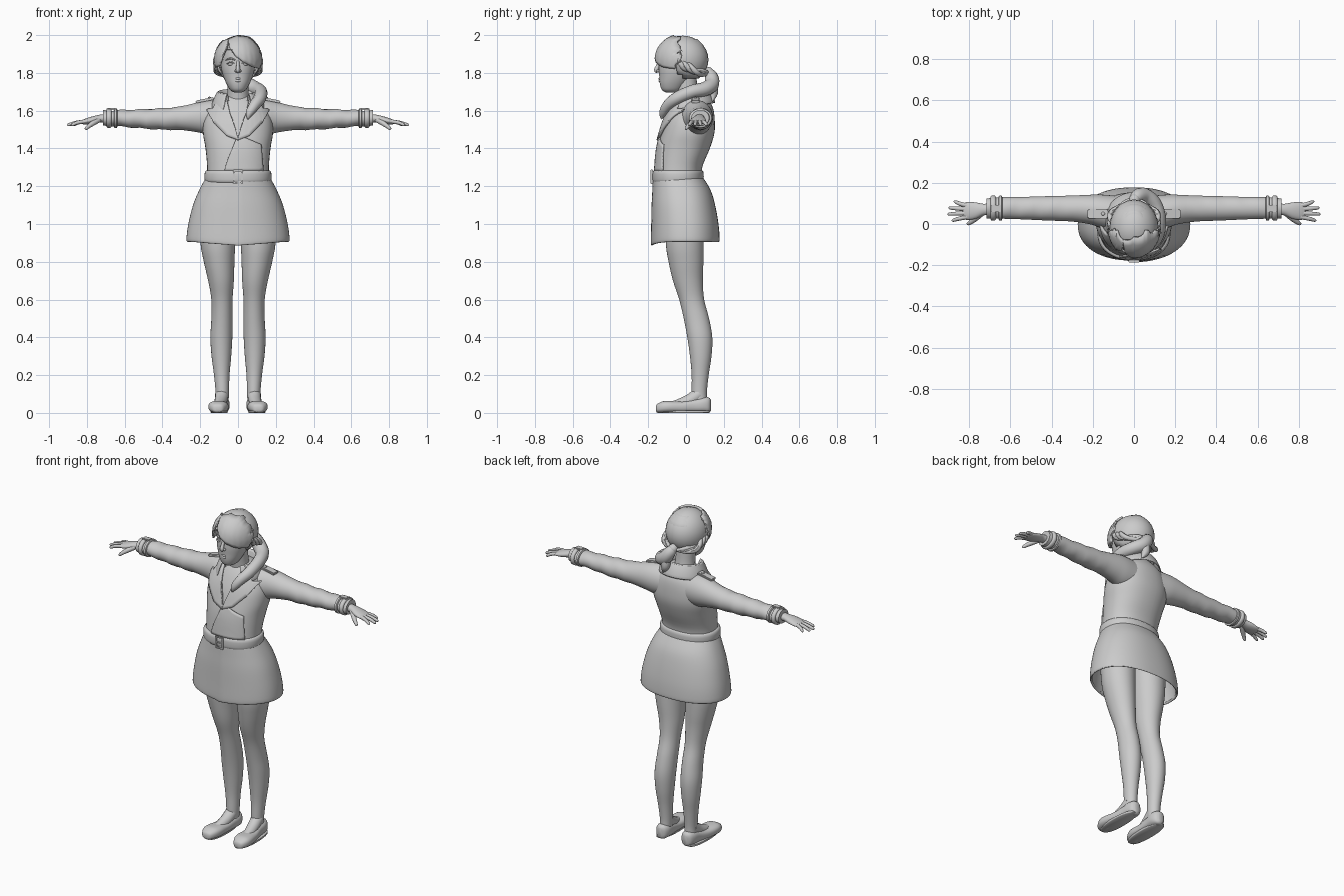
import bpy, bmesh, math
from math import sin, cos, pi, radians
from mathutils import Vector
from mathutils.bvhtree import BVHTree


def finish(name, bm, mirror=False, thick=0, offset=0, subsurf=0, angle=45):
    bmesh.ops.recalc_face_normals(bm, faces=bm.faces)
    me = bpy.data.meshes.new(name)
    bm.to_mesh(me)
    bm.free()
    ob = bpy.data.objects.new(name, me)
    bpy.context.collection.objects.link(ob)
    return dress(ob, mirror, thick, offset, subsurf, angle)


def dress(ob, mirror=False, thick=0, offset=0, subsurf=0, angle=45):
    ob.data.polygons.foreach_set("use_smooth", [True] * len(ob.data.polygons))
    ob.data.set_sharp_from_angle(angle=radians(angle))
    if thick:
        m = ob.modifiers.new("Solidify", 'SOLIDIFY')
        m.thickness, m.offset = thick, offset
    if subsurf:
        m = ob.modifiers.new("Subsurf", 'SUBSURF')
        m.levels = m.render_levels = subsurf
    if mirror:
        m = ob.modifiers.new("Mirror", 'MIRROR')
        m.use_mirror_merge = False
    return ob


def spline(keys, steps):
    """Catmull-Rom through rows of numbers."""
    out = []
    for i in range(len(keys) - 1):
        p0, p1, p2, p3 = (keys[max(i - 1, 0)], keys[i], keys[i + 1], keys[min(i + 2, len(keys) - 1)])
        for s in range(steps):
            t = s / steps
            out.append([0.5 * (2 * b + (c - a) * t + (2 * a - 5 * b + 4 * c - d) * t * t
                               + (3 * b - a - 3 * c + d) * t ** 3) for a, b, c, d in zip(p0, p1, p2, p3)])
    return out + [list(keys[-1])]


def loft(name, keys, axis='z', n=40, power=2.0, steps=4, caps=True, warp=None, **kw):
    """Rounded sections (position, centre a, centre b, radius a, radius b) along an axis."""
    bm, rings = bmesh.new(), []
    for t, ca, cb, ra, rb in spline(keys, steps):
        ring = []
        for i in range(n):
            u = 2 * pi * i / n
            a = ca + ra * math.copysign(abs(cos(u)) ** (2 / power), cos(u))
            b = cb + rb * math.copysign(abs(sin(u)) ** (2 / power), sin(u))
            co = Vector({'z': (a, b, t), 'x': (t, a, b), 'y': (a, t, b)}[axis])
            ring.append(bm.verts.new(warp(co) if warp else co))
        rings.append(ring)
    for r, s in zip(rings, rings[1:]):
        for i in range(n):
            bm.faces.new((r[i], r[(i + 1) % n], s[(i + 1) % n], s[i]))
    if caps:
        bm.faces.new(rings[0])
        bm.faces.new(rings[-1])
    return finish(name, bm, **kw)


def tube(name, pts, mirror=False, res=4):
    """Tapered tube through (x, y, z, radius) points."""
    cu = bpy.data.curves.new(name, 'CURVE')
    cu.dimensions, cu.bevel_depth, cu.bevel_resolution, cu.use_fill_caps = '3D', 1, res, True
    sm = spline(pts, 5)
    sp = cu.splines.new('POLY')
    sp.points.add(len(sm) - 1)
    for p, (x, y, z, r) in zip(sp.points, sm):
        p.co, p.radius = (x, y, z, 1), max(r, .0015)
    ob = bpy.data.objects.new(name, cu)
    bpy.context.collection.objects.link(ob)
    bpy.ops.object.select_all(action='DESELECT')
    ob.select_set(True)
    bpy.context.view_layer.objects.active = ob
    bpy.ops.object.convert(target='MESH')
    return dress(bpy.context.view_layer.objects.active, mirror)


def ball(name, loc, size, mirror=False):
    bm = bmesh.new()
    bmesh.ops.create_uvsphere(bm, u_segments=24, v_segments=14, radius=1)
    for v in bm.verts:
        v.co = Vector(loc) + v.co * Vector(size)
    return finish(name, bm, mirror)


def box(name, loc, size, tilt=0, mirror=False):
    bm = bmesh.new()
    bmesh.ops.create_cube(bm, size=1)
    for v in bm.verts:
        x, y, z = v.co * Vector(size)
        v.co = Vector(loc) + Vector((x * cos(tilt) + z * sin(tilt), y, z * cos(tilt) - x * sin(tilt)))
    bmesh.ops.bevel(bm, geom=bm.edges[:], offset=min(size) * .3, segments=2, affect='EDGES')
    return finish(name, bm, mirror)


def tree_of(me):
    return BVHTree.FromPolygons([v.co for v in me.vertices], [tuple(p.vertices) for p in me.polygons])


def drape(name, outline, tree, lift, thick, mirror=False):
    """Cloth panel drawn in the front view and laid on a surface."""
    bm = bmesh.new()
    bm.faces.new([bm.verts.new((x, 0, z)) for x, z in outline])
    bmesh.ops.triangulate(bm, faces=bm.faces[:])
    bmesh.ops.subdivide_edges(bm, edges=bm.edges[:], cuts=7, use_grid_fill=True)
    for v in bm.verts:
        hit, nor = tree.ray_cast(Vector((v.co.x, -1, v.co.z)), Vector((0, 1, 0)))[:2]
        if hit is None:
            hit, nor = tree.find_nearest(Vector((v.co.x, -.03, v.co.z)))[:2]
        v.co = hit + nor * lift
    return finish(name, bm, mirror, thick)


# coat body, sleeves and neck
torso = loft("coat_body", [(1.22, 0, -.04, .165, .125), (1.3, 0, -.037, .163, .123), (1.4, 0, -.012, .172, .138),
                           (1.48, 0, .01, .185, .14), (1.55, 0, .022, .18, .13), (1.61, 0, .032, .15, .112),
                           (1.65, 0, .035, .11, .09), (1.68, 0, .035, .07, .065)], power=2.25)
loft("sleeve", [(.07, .05, 1.56, .085, .095), (.15, .06, 1.563, .082, .092), (.21, .07, 1.565, .072, .08),
                (.3, .075, 1.56, .063, .063), (.42, .076, 1.556, .059, .056), (.55, .077, 1.558, .054, .048),
                (.65, .078, 1.56, .052, .042), (.715, .075, 1.56, .048, .041)], 'x', mirror=True,
     warp=lambda c: c + Vector((0, 0, .003 * sin(c.x * 60 + c.y * 30) * min(1, max(0, c.x - .25) * 8))))
loft("neck", [(1.56, 0, .02, .075, .07), (1.64, 0, .015, .062, .06), (1.7, 0, .005, .055, .056),
              (1.8, 0, -.005, .056, .06)])

# lapels and front overlap
ctree = tree_of(torso.data)
drape("front_overlap", [(0, 1.47), (.05, 1.45), (.12, 1.42), (.13, 1.28), (-.07, 1.28), (-.055, 1.34),
                        (-.03, 1.4)], ctree, .004, .01)
drape("lapel", [(.06, 1.665), (.1, 1.655), (.125, 1.605), (.158, 1.6), (.12, 1.53), (.06, 1.465), (-.003, 1.44),
                (.012, 1.5), (.04, 1.58)], ctree, .01, .012, True)

# standing collar folded outwards around the neck
bm = bmesh.new()
rows = []
for j, (rx, ry, back, front) in enumerate([(.078, .07, 1.65, 1.6), (.098, .088, 1.715, 1.69), (.108, .1, 1.715, 1.69),
                                           (.13, .122, 1.675, 1.635), (.142, .135, 1.64, 1.59)]):
    row = []
    for i in range(25):
        u = radians(148) * (i / 12 - 1)
        k = (1 - cos(u)) / 2
        row.append(bm.verts.new((rx * sin(u), .02 + ry * cos(u), back + (front - back) * k)))
    rows.append(row)
for r, s in zip(rows, rows[1:]):
    for i in range(24):
        bm.faces.new((r[i], r[i + 1], s[i + 1], s[i]))
finish("collar", bm, thick=.008, subsurf=1)


# skirt of the coat with overlapping front edge
def overlap(c):
    if c.y < 0:
        k = min(1, max(0, -c.y / .15)) * max(0, 1 - abs(c.x) / .25)
        low = max(0, (1.0 - c.z) / .1)
        c = c + Vector((0, -.008 * k if c.x > -.01 else 0, -.02 * k * low))
    return c


loft("coat_skirt", [(.905, 0, 0, .266, .174), (.92, 0, 0, .273, .178), (1.0, 0, -.002, .263, .174),
                    (1.1, 0, -.01, .238, .164), (1.18, 0, -.02, .205, .15), (1.25, 0, -.04, .168, .128)],
     n=64, power=2.25, caps=False, warp=overlap, thick=.012, offset=-1, angle=30)

# belt, buckle and belt loops
loft("belt", [(1.218, 0, -.042, .166, .126), (1.224, 0, -.042, .175, .134), (1.25, 0, -.042, .178, .136),
              (1.276, 0, -.042, .175, .134), (1.284, 0, -.042, .166, .126)], power=2.2, steps=2)
for x in (-.022, .022):
    box("buckle_side", (x, -.181, 1.25), (.01, .012, .075))
for z in (1.217, 1.283):
    box("buckle_bar", (0, -.181, z), (.054, .012, .01))
box("buckle_pin", (0, -.182, 1.25), (.04, .008, .008))

# shoulder straps and cuff straps
box("shoulder_strap", (.175, .05, 1.656), (.1, .045, .014), tilt=.2, mirror=True)
ball("shoulder_button", (.15, .05, 1.669), (.009, .009, .005), True)
for x, w in ((.648, .018), (.683, .026)):
    loft("cuff_strap", [(x - w / 2, .077, 1.56, .052, .044), (x - w / 3, .077, 1.56, .06, .051),
                        (x + w / 3, .077, 1.56, .06, .051), (x + w / 2, .077, 1.56, .052, .044)],
         'x', steps=2, mirror=True)
box("cuff_buckle", (.67, .075, 1.609), (.05, .035, .012), mirror=True)

# hands
loft("palm", [(.69, .072, 1.56, .03, .024), (.73, .07, 1.558, .028, .021), (.77, .065, 1.55, .04, .02),
              (.81, .063, 1.542, .043, .015), (.83, .063, 1.539, .036, .009)], 'x', n=24, mirror=True)
for nm, y0, x1, y1 in (("index", .031, .885, .018), ("middle", .052, .905, .048), ("ring", .073, .9, .078),
                       ("little", .093, .875, .108)):
    tube(nm + "_finger", [(.79, y0 + (.062 - y0) * .2, 1.545, .01), (.825, y0, 1.541, .0105),
                          ((.825 + x1) / 2, (y0 + y1) / 2, 1.535, .0095), (x1 - .008, y1, 1.525, .0075),
                          (x1, y1, 1.523, .002)], True)
tube("thumb", [(.735, .055, 1.552, .014), (.765, .03, 1.535, .014), (.79, .01, 1.518, .011), (.805, .001, 1.505, .008),
               (.81, -.002, 1.501, .002)], True)

# legs, feet and flat shoes
loft("leg", [(.04, .085, .075, .034, .04), (.1, .083, .07, .035, .04), (.2, .086, .075, .041, .045),
             (.3, .088, .078, .052, .057), (.4, .088, .073, .058, .066), (.5, .085, .055, .056, .067),
             (.6, .085, .03, .056, .066), (.7, .09, .01, .068, .079), (.8, .1, 0, .081, .092),
             (.9, .107, -.007, .092, .1), (1.08, .11, -.01, .1, .1)], mirror=True)
tube("instep", [(.085, .07, .1, .036), (.09, .02, .066, .034), (.098, -.04, .042, .03), (.102, -.09, .033, .024)], True)
loft("shoe", [(-.16, .107, .022, .012, .01), (-.152, .107, .025, .03, .022), (-.12, .106, .031, .048, .031),
              (-.08, .103, .032, .053, .032), (-.02, .098, .031, .047, .031), (.04, .09, .037, .042, .037),
              (.09, .086, .042, .042, .042), (.12, .086, .041, .032, .041), (.132, .086, .04, .014, .028)],
     'y', n=32, power=2.5, mirror=True)
loft("shoe_sole", [(0, .1, -.015, .043, .135), (.004, .1, -.015, .046, .142), (.012, .1, -.015, .045, .141)],
     n=32, power=2.3, steps=2, mirror=True)

# head and face
loft("head", [(1.695, 0, -.075, .016, .026), (1.708, 0, -.076, .04, .05), (1.74, 0, -.066, .06, .072),
              (1.78, 0, -.05, .077, .091), (1.82, 0, -.036, .088, .108), (1.86, 0, -.026, .09, .117),
              (1.9, 0, -.02, .092, .12), (1.94, 0, -.016, .09, .112), (1.98, 0, -.012, .05, .07)], power=2.15)
tube("nose", [(0, -.137, 1.865, .007), (0, -.148, 1.84, .009), (0, -.157, 1.815, .012), (0, -.15, 1.803, .006)])
ball("nostril", (.01, -.147, 1.81, ), (.008, .01, .007), True)
ball("eye", (.038, -.128, 1.846), (.017, .012, .008), True)
tube("eyelid", [(.018, -.139, 1.849, .002), (.038, -.139, 1.857, .004), (.06, -.125, 1.849, .002)], True)
tube("eyebrow", [(.015, -.143, 1.868, .003), (.04, -.137, 1.876, .005), (.065, -.12, 1.868, .002)], True)
tube("upper_lip", [(-.026, -.129, 1.765, .002), (0, -.14, 1.77, .006), (.026, -.129, 1.765, .002)])
tube("lower_lip", [(-.023, -.129, 1.762, .002), (0, -.138, 1.758, .007), (.023, -.129, 1.762, .002)])

# hair cap with face opening
hair = ball("hair_cap", (0, -.018, 1.87), (.119, .137, .127))
htree = tree_of(hair.data)
bm = bmesh.new()
bm.from_mesh(hair.data)
cut = [f for f in bm.faces for c in [f.calc_center_median()]
       if (c.y < -.04 and c.z < 1.93) or c.z < 1.78 - .1 * c.y]
bmesh.ops.delete(bm, geom=cut, context='FACES')
bm.to_mesh(hair.data)
bm.free()
dress(hair, thick=.01, offset=-1)

# swept fringe, side fringe and loose locks
drape("long_fringe", [(-.05, 1.972), (-.04, 1.925), (-.01, 1.885), (.03, 1.855), (.07, 1.835), (.105, 1.825),
                      (.121, 1.87), (.112, 1.925), (.06, 1.982), (0, 1.99)], htree, .006, .012)
drape("side_fringe", [(-.045, 1.972), (-.055, 1.93), (-.075, 1.89), (-.09, 1.84), (-.112, 1.83), (-.121, 1.87),
                      (-.112, 1.925), (-.08, 1.965)], htree, .005, .01)
for s in (-1, 1):
    for y, z in ((-.03, 1.83), (.0, 1.82), (.03, 1.81)):
        tube("side_lock", [(s * .1, y - .03, z + .05, .008), (s * .116, y, z + .02, .014), (s * .108, y + .03, z - .01, .014),
                           (s * .06, .09, z - .02, .012), (s * .01, .125, 1.8, .006)], res=2)
    tube("loose_tuft", [(s * .108, -.03, 1.9, .01), (s * .122, -.035, 1.875, .009), (s * .132, -.045, 1.845, .001)], res=2)

# ponytail pulled over the shoulder
tube("hair_tie", [(0, .105, 1.81, .024), (.004, .12, 1.802, .028), (.008, .13, 1.795, .024)])
tube("ponytail", [(0, .1, 1.81, .02), (.015, .132, 1.785, .034), (.05, .135, 1.74, .04), (.095, .1, 1.715, .038),
                  (.12, .03, 1.7, .035), (.115, -.05, 1.665, .033), (.085, -.1, 1.625, .028), (.06, -.122, 1.585, .02),
                  (.052, -.13, 1.555, .003)])
tube("ponytail_wisp", [(.04, .14, 1.73, .03), (.04, .145, 1.69, .024), (.06, .14, 1.65, .003)])
